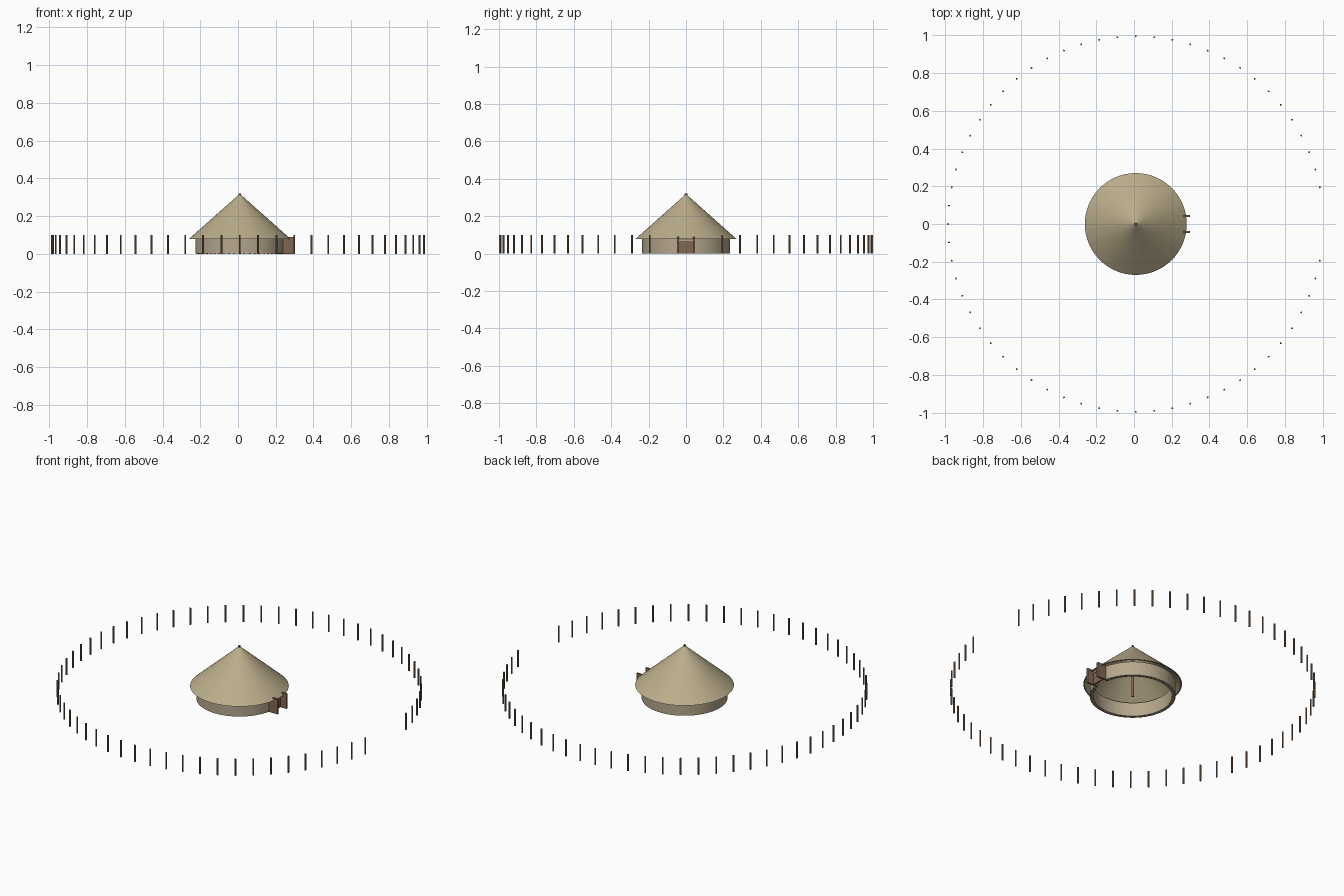
import bpy, bmesh, math

if "Cube" in bpy.data.objects:
    bpy.data.objects.remove(bpy.data.objects["Cube"])

CX = 0.0095          # shared centre of house and fence ring


def material(name, rgb):
    m = bpy.data.materials.new(name)
    m.diffuse_color = (*rgb, 1)
    m.use_nodes = True
    m.node_tree.nodes["Principled BSDF"].inputs["Base Color"].default_value = m.diffuse_color
    return m


THATCH = material("thatch", (0.50, 0.42, 0.26))
DAUB = material("daub", (0.47, 0.39, 0.27))
WOOD = material("wood", (0.22, 0.135, 0.085))


def finish(bm, name, mat):
    bmesh.ops.recalc_face_normals(bm, faces=bm.faces)
    me = bpy.data.meshes.new(name)
    bm.to_mesh(me)
    bm.free()
    me.materials.append(mat)
    ob = bpy.data.objects.new(name, me)
    bpy.context.collection.objects.link(ob)
    return ob


def lathe(name, profile, mat, start=0, end=math.tau, steps=64):
    """Sweep a closed (radius, z) profile round the house centre."""
    bm = bmesh.new()
    full = abs(end - start - math.tau) < 1e-6
    rings = []
    for i in range(steps if full else steps + 1):
        a = start + (end - start) * i / steps
        rings.append([bm.verts.new((CX + r * math.cos(a), r * math.sin(a), z)) for r, z in profile])
    n = len(profile)
    for i in range(steps):
        p, q = rings[i], rings[(i + 1) % len(rings)]
        for j in range(n):
            k = (j + 1) % n
            bm.faces.new((p[j], q[j], q[k], p[k]))
    if not full:
        bm.faces.new(rings[0])
        bm.faces.new(rings[-1])
    return finish(bm, name, mat)


def posts(name, places, radius, z0, z1, sides=8):
    bm = bmesh.new()
    for x, y in places:
        new = bmesh.ops.create_cone(bm, cap_ends=True, segments=sides, radius1=radius,
                                    radius2=radius, depth=z1 - z0)["verts"]
        bmesh.ops.translate(bm, verts=new, vec=(x, y, (z0 + z1) / 2))
    return finish(bm, name, WOOD)


def box(name, x0, x1, y0, y1, z0, z1, mat):
    bm = bmesh.new()
    bmesh.ops.create_cube(bm, size=1)
    bmesh.ops.scale(bm, verts=bm.verts, vec=(x1 - x0, y1 - y0, z1 - z0))
    bmesh.ops.translate(bm, verts=bm.verts, vec=((x0 + x1) / 2, (y0 + y1) / 2, (z0 + z1) / 2))
    return finish(bm, name, mat)


def on_circle(radius, angle):
    return CX + radius * math.cos(angle), radius * math.sin(angle)


# Thatched cone, open underneath
lathe("roof", [(0.27, 0.078), (0.004, 0.315), (0.004, 0.309), (0.263, 0.078)], THATCH)

# Round wall with a doorway facing +x
gap = 0.18
lathe("wall", [(0.235, 0.001), (0.235, 0.084), (0.216, 0.084), (0.216, 0.001)],
      DAUB, gap, math.tau - gap)

# Stakes inside the wall, showing at its foot
stakes = 48
posts("wall_stakes", [on_circle(0.2255, gap + 0.03 + (math.tau - 2 * gap - 0.06) * i / (stakes - 1))
                      for i in range(stakes)], 0.005, 0, 0.08)

# Centre pole reaching the tip
posts("centre_pole", [(CX, 0)], 0.007, 0, 0.32, 12)

# Porch side panels, door and lintel
for side, y in (("left", -0.043), ("right", 0.043)):
    box("porch_panel_" + side, 0.225, 0.298, y - 0.005, y + 0.005, 0, 0.09, WOOD)
box("door", 0.25, 0.258, -0.038, 0.038, 0, 0.068, WOOD)
box("lintel", 0.222, 0.262, -0.038, 0.038, 0.068, 0.078, DAUB)

# Ring of fence posts, with a gateway in front of the door
fence = 64
posts("fence_posts", [on_circle(0.995, math.tau * i / fence) for i in range(2, fence - 1)],
      0.005, 0, 0.1)
